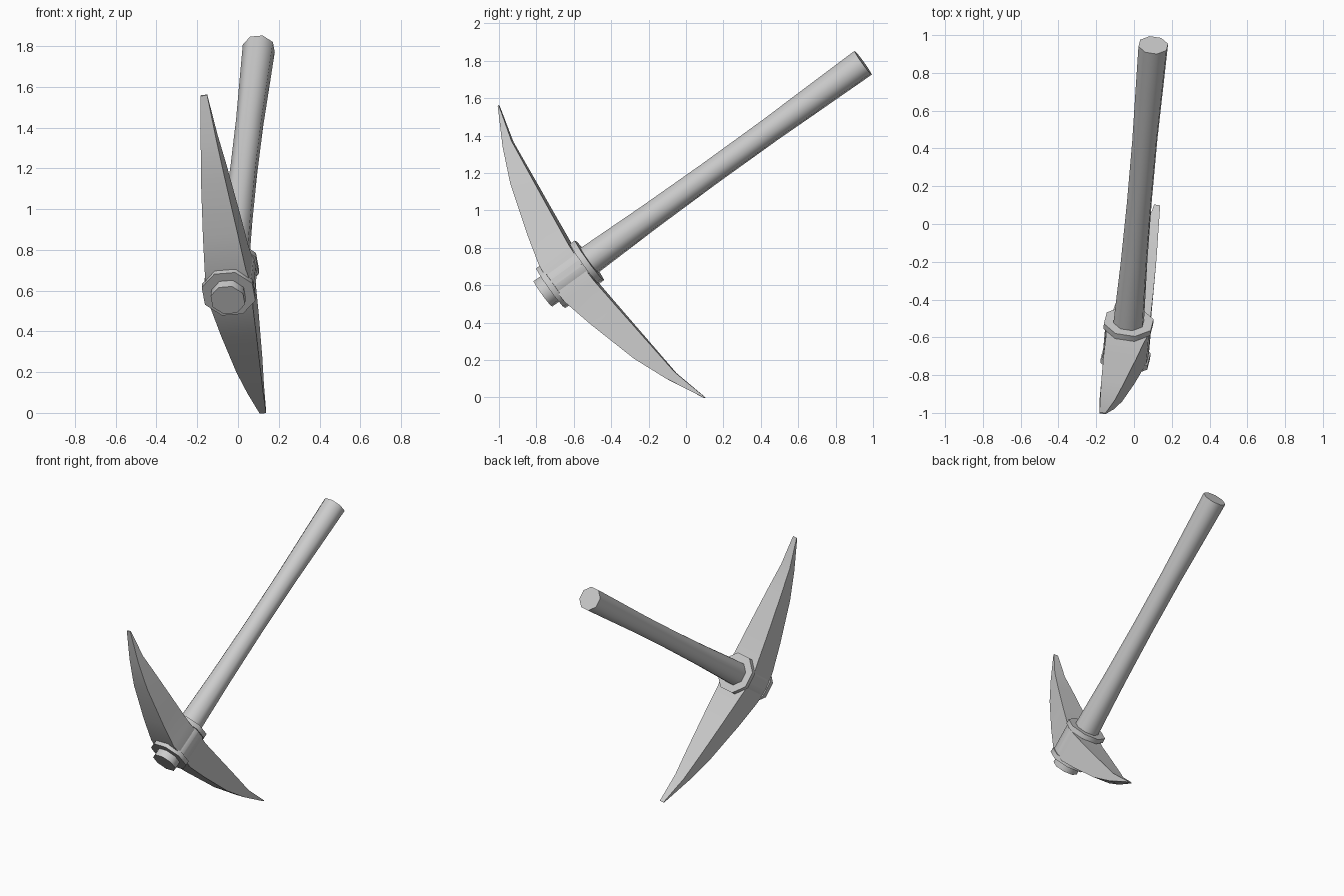
import bpy, bmesh
from math import pi, cos, sin, radians
from mathutils import Matrix, Vector

if "Cube" in bpy.data.objects:
    bpy.data.objects.remove(bpy.data.objects["Cube"])

# Tool frame: local Z runs up the handle, local X along the blade
axis = Vector((0.0718, 0.8087, 0.5838)).normalized()
blade_dir = Vector((0.150, 0.5697, -0.8079))
blade_dir = (blade_dir - axis * blade_dir.dot(axis)).normalized()
side = axis.cross(blade_dir)
FRAME = Matrix.Translation((-0.05, -0.765, 0.553)) @ \
    Matrix((blade_dir, side, axis)).transposed().to_4x4()


def loft(name, rings, smooth_angle):
    """Skin a list of equal-length point rings and cap both ends."""
    bm = bmesh.new()
    rows = [[bm.verts.new(p) for p in ring] for ring in rings]
    n = len(rows[0])
    for a, b in zip(rows, rows[1:]):
        for i in range(n):
            j = (i + 1) % n
            bm.faces.new((a[i], a[j], b[j], b[i]))
    bm.faces.new(rows[0][::-1])
    bm.faces.new(rows[-1])
    bmesh.ops.recalc_face_normals(bm, faces=bm.faces)
    mesh = bpy.data.meshes.new(name)
    bm.to_mesh(mesh)
    bm.free()
    obj = bpy.data.objects.new(name, mesh)
    bpy.context.collection.objects.link(obj)
    obj.matrix_world = FRAME
    bpy.ops.object.select_all(action='DESELECT')
    obj.select_set(True)
    bpy.context.view_layer.objects.active = obj
    bpy.ops.object.shade_smooth_by_angle(angle=radians(smooth_angle))
    return obj


def octagon(z, r):
    return [(r * cos(pi / 8 + i * pi / 4), r * sin(pi / 8 + i * pi / 4), z)
            for i in range(8)]


# Handle: waisted octagonal shaft running right through the head
loft("handle", [octagon(z, r) for z, r in (
    (0.0, 0.087), (0.30, 0.084), (0.70, 0.073), (1.10, 0.068),
    (1.50, 0.069), (1.85, 0.076), (2.117, 0.081))], 50)

# Head socket with a flange at each end
loft("socket", [octagon(z, r) for z, r in (
    (0.052, 0.136), (0.085, 0.136), (0.085, 0.127),
    (0.275, 0.127), (0.275, 0.136), (0.308, 0.136))], 50)

# Double-ended blade: (distance, outer edge, inner edge, half thickness)
half = [(0.0, 0.072, 0.268, 0.120), (0.12, 0.078, 0.272, 0.102),
        (0.30, 0.122, 0.290, 0.087), (0.58, 0.203, 0.319, 0.060),
        (0.765, 0.280, 0.338, 0.039), (0.965, 0.384, 0.391, 0.016)]
stations = [(-x, o, i, t) for x, o, i, t in half[:0:-1]] + half
loft("blade", [[(x, -t, o), (x, t, o), (x, t, i), (x, -t, i)]
               for x, o, i, t in stations], 40)
